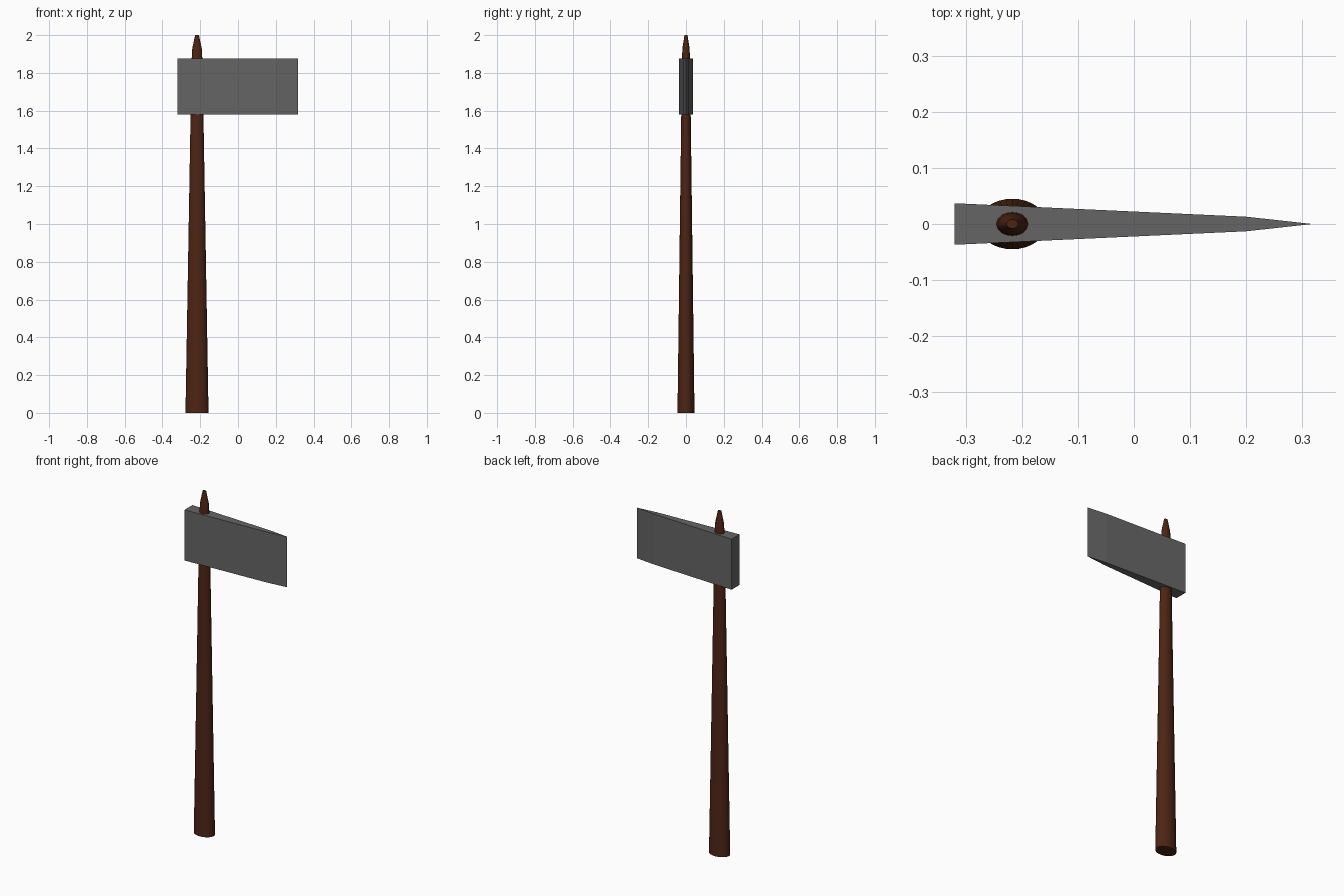
import bpy, bmesh, math

if "Cube" in bpy.data.objects:
    bpy.data.objects.remove(bpy.data.objects["Cube"])

def material(name, color):
    m = bpy.data.materials.new(name)
    m.diffuse_color = color
    m.use_nodes = True
    m.node_tree.nodes["Principled BSDF"].inputs["Base Color"].default_value = m.diffuse_color
    return m

def finish(name, bm, mat=None):
    bmesh.ops.recalc_face_normals(bm, faces=bm.faces)
    me = bpy.data.meshes.new(name)
    bm.to_mesh(me)
    bm.free()
    ob = bpy.data.objects.new(name, me)
    bpy.context.collection.objects.link(ob)
    if mat:
        me.materials.append(mat)
    return ob

# Handle: tapered oval shaft with a pointed tip, as (z, x radius, y radius)
SIDES, CX = 32, -0.217
sections = [(0, 0.061, 0.045), (1.58, 0.034, 0.025), (1.88, 0.028, 0.021),
            (1.93, 0.025, 0.019), (2.0, 0.010, 0.008)]
bm = bmesh.new()
rings = []
for z, rx, ry in sections:
    rings.append([bm.verts.new((CX + rx * math.cos(2 * math.pi * i / SIDES),
                                ry * math.sin(2 * math.pi * i / SIDES), z))
                  for i in range(SIDES)])
for a, b in zip(rings, rings[1:]):
    for i in range(SIDES):
        j = (i + 1) % SIDES
        bm.faces.new((a[i], a[j], b[j], b[i]))
bm.faces.new(rings[0])
bm.faces.new(rings[-1])
handle = finish("handle", bm, material("dark_wood", (0.075, 0.018, 0.007, 1)))
bpy.context.view_layer.objects.active = handle
handle.select_set(True)
bpy.ops.object.shade_smooth_by_angle(angle=math.radians(30))

# Axe head: wedge outline extruded upward
outline = [(-0.32, -0.037), (0.20, -0.013), (0.318, 0),
           (0.20, 0.013), (-0.32, 0.037)]
bm = bmesh.new()
base = bm.faces.new([bm.verts.new((x, y, 1.58)) for x, y in outline])
ext = bmesh.ops.extrude_face_region(bm, geom=[base], use_keep_orig=True)
top = [v for v in ext["geom"] if isinstance(v, bmesh.types.BMVert)]
bmesh.ops.translate(bm, verts=top, vec=(0, 0, 0.295))
finish("axe_head", bm, material("dark_steel", (0.13, 0.13, 0.13, 1)))
